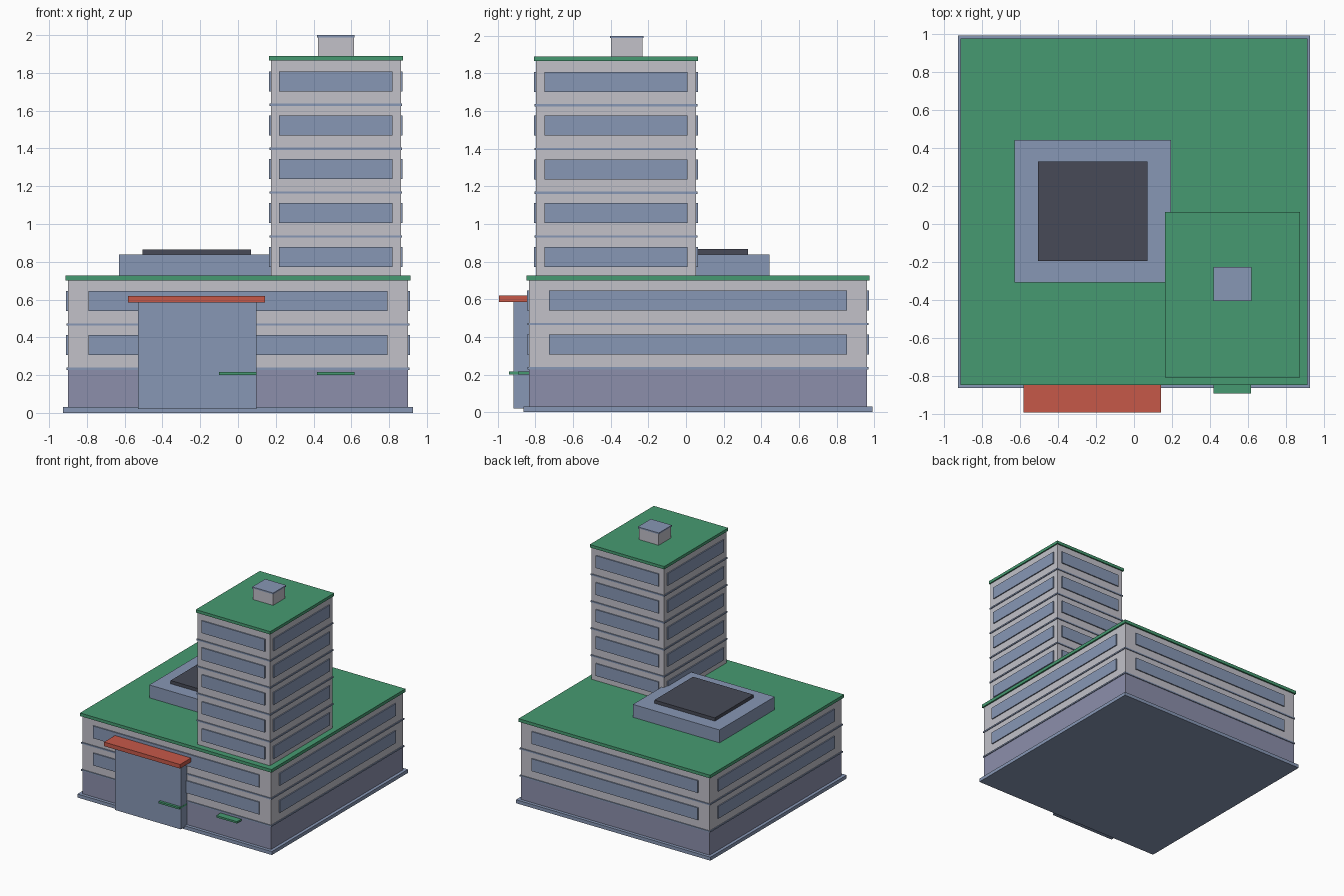
import bpy
import bmesh
from mathutils import Vector

old = bpy.data.objects.get("Cube")
if old:
    bpy.data.objects.remove(old, do_unlink=True)


def material(name, rgb):
    """Flat material from a display colour, stored as linear values."""
    linear = [((c / 255 + 0.055) / 1.055) ** 2.4 for c in rgb] + [1]
    mat = bpy.data.materials.new(name)
    mat.use_nodes = True
    mat.diffuse_color = linear
    mat.node_tree.nodes["Principled BSDF"].inputs["Base Color"].default_value = linear
    return mat


blue = material("slate blue", (135, 151, 181))
wall = material("pale grey", (194, 193, 201))
base = material("mauve grey", (140, 143, 171))
green = material("roof green", (70, 154, 113))
red = material("canopy red", (198, 89, 73))
dark = material("charcoal", (71, 74, 87))


def box_into(bm, x, y, z):
    """Add a box spanning the given ranges to a bmesh."""
    verts = bmesh.ops.create_cube(bm, size=1)["verts"]
    lo, hi = Vector((x[0], y[0], z[0])), Vector((x[1], y[1], z[1]))
    for v in verts:
        v.co = (lo + hi) / 2 + v.co * (hi - lo)


def boxes(name, mat, *spans):
    """One object made of several boxes."""
    bm = bmesh.new()
    for span in spans:
        box_into(bm, *span)
    mesh = bpy.data.meshes.new(name)
    bm.to_mesh(mesh)
    bm.free()
    mesh.materials.append(mat)
    obj = bpy.data.objects.new(name, mesh)
    bpy.context.collection.objects.link(obj)
    return obj


def grow(span, d):
    return span[0] - d, span[1] + d


def storeys(name, x, y, window_z, height, pitch, count, inset, ledge_z, ledges):
    """Window bands on all four sides and thin ledges between the floors."""
    plates = []
    for i in range(count):
        z = (window_z + i * pitch, window_z + i * pitch + height)
        for edge, sign in ((0, -1), (1, 1)):
            plates.append((grow(x, -inset), sorted((y[edge], y[edge] + sign * 0.0095)), z))
            plates.append((sorted((x[edge], x[edge] + sign * 0.0095)), grow(y, -inset), z))
    boxes(name + "_windows", blue, *plates)
    boxes(name + "_ledges", blue, *[
        (grow(x, 0.007), grow(y, 0.007), (ledge_z + i * pitch, ledge_z + i * pitch + 0.012))
        for i in range(ledges)])


# Wide lower building
px, py = (-0.9, 0.9), (-0.835, 0.963)
boxes("plinth", blue, (grow(px, 0.027), grow(py, 0.028), (0, 0.03)))
boxes("ground_floor", base, (px, py, (0.03, 0.23)))
boxes("podium_walls", wall, (px, py, (0.23, 0.70)))
boxes("podium_roof", green, (grow(px, 0.013), grow(py, 0.013), (0.70, 0.727)))
storeys("podium", px, py, 0.306, 0.106, 0.234, 2, 0.108, 0.228, 2)

# Tower
tx, ty = (0.174, 0.862), (-0.797, 0.053)
boxes("tower_walls", wall, (tx, ty, (0.727, 1.865)))
boxes("tower_roof", green, (grow(tx, 0.011), grow(ty, 0.011), (1.865, 1.89)))
storeys("tower", tx, ty, 0.772, 0.106, 0.2325, 5, 0.044, 0.928, 4)

# Rooftop plant room
hx, hy = (0.423, 0.613), (-0.398, -0.232)
boxes("plant_room", wall, (hx, hy, (1.89, 1.988)))
boxes("plant_room_cap", blue, (grow(hx, 0.005), grow(hy, 0.006), (1.988, 2.0)))

# Raised terrace on the podium
boxes("terrace_block", blue, ((-0.63, 0.196), (-0.308, 0.443), (0.727, 0.838)))
boxes("terrace_pad", dark, ((-0.506, 0.07), (-0.195, 0.33), (0.838, 0.866)))

# Entrance, its canopy and the small planters
boxes("entrance", blue, ((-0.53, 0.097), (-0.918, -0.83), (0.02, 0.59)))
boxes("entrance_canopy", red, ((-0.582, 0.143), (-0.993, -0.83), (0.585, 0.62)))
boxes("entrance_planter", green, ((-0.1, 0.098), (-0.94, -0.83), (0.2, 0.216)))
boxes("wall_planter", green, ((0.418, 0.616), (-0.893, -0.83), (0.2, 0.216)))
